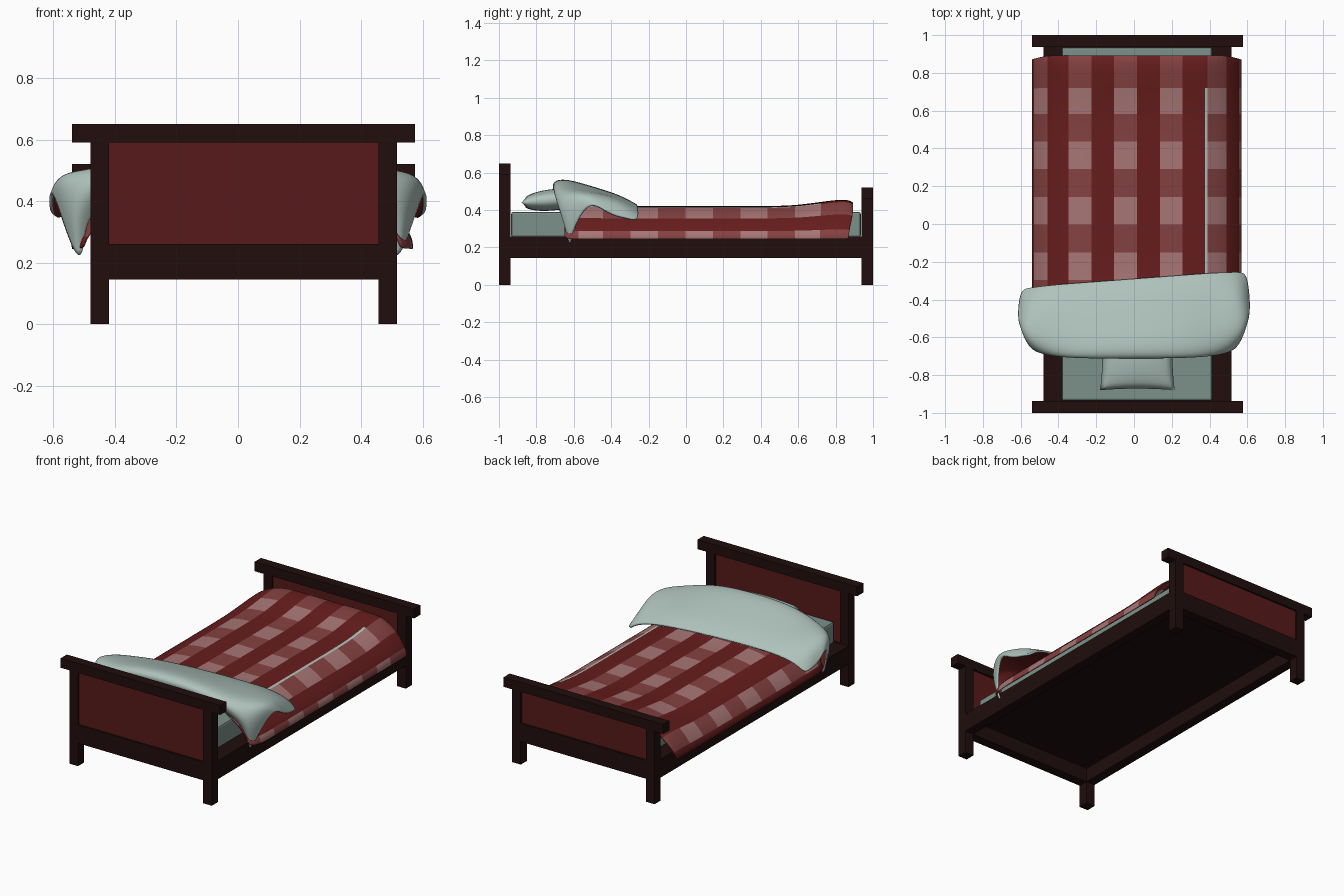
import bpy, bmesh, math

if "Cube" in bpy.data.objects:
    bpy.data.objects.remove(bpy.data.objects["Cube"])

def mat(name, r, g, b):
    m = bpy.data.materials.new(name)
    m.diffuse_color = (r, g, b, 1)
    m.use_nodes = True
    m.node_tree.nodes["Principled BSDF"].inputs["Base Color"].default_value = m.diffuse_color
    return m

WOOD = mat("dark_wood", .015, .004, .004)
PANEL = mat("red_wood", .095, .010, .010)
RED = mat("dark_red_cloth", .135, .012, .012)
MID = mat("mid_red_cloth", .235, .053, .053)
PINK = mat("pink_cloth", .39, .18, .18)
SHEET = mat("pale_cloth", .43, .54, .50)
BASE = mat("mattress_cloth", .20, .28, .25)
CX = 0.0185  # centre of the frame

def make(name, bm, mats, smooth=False):
    me = bpy.data.meshes.new(name)
    bm.to_mesh(me)
    bm.free()
    for m in mats:
        me.materials.append(m)
    if smooth:
        for p in me.polygons:
            p.use_smooth = True
    ob = bpy.data.objects.new(name, me)
    bpy.context.collection.objects.link(ob)
    return ob

def box(name, x0, x1, y0, y1, z0, z1, m, bevel=0):
    bm = bmesh.new()
    bmesh.ops.create_cube(bm, size=1)
    for v in bm.verts:
        v.co = ((x0 + x1) / 2 + v.co.x * (x1 - x0), (y0 + y1) / 2 + v.co.y * (y1 - y0),
                (z0 + z1) / 2 + v.co.z * (z1 - z0))
    ob = make(name, bm, [m])
    if bevel:
        b = ob.modifiers.new("bevel", 'BEVEL')
        b.width, b.segments = bevel, 2
    return ob

def cloth(name, rows, mats, cell=lambda i, j: 0, thick=.01, inner=0):
    """Smooth sheet from rows of points (rows run toward +y, points toward +x)."""
    bm = bmesh.new()
    vs = [[bm.verts.new(p) for p in r] for r in rows]
    for j in range(len(rows) - 1):
        for i in range(len(rows[0]) - 1):
            f = bm.faces.new((vs[j][i], vs[j][i + 1], vs[j + 1][i + 1], vs[j + 1][i]))
            f.material_index = cell(i, j)
    ob = make(name, bm, mats, True)
    sub = ob.modifiers.new("smooth", 'SUBSURF')
    sub.levels = sub.render_levels = 3
    sol = ob.modifiers.new("thickness", 'SOLIDIFY')
    sol.thickness, sol.offset, sol.material_offset = thick, -1, inner
    return ob

# Head and foot ends: posts, cap, lower rail, inset panel
for end, y0, y1, top in (("head", -1, -.938, .65), ("foot", .938, 1, .52)):
    for side, s in (("left", -1), ("right", 1)):
        a, b = sorted((CX + s * .4375, CX + s * .4985))
        box(f"{end}_{side}_post", a, b, y0, y1, 0, top - .06, WOOD)
    box(f"{end}_cap", -.54, .576, y0, y1, top - .06, top, WOOD)
    box(f"{end}_rail", -.42, .456, y0, y1, .145, .26, WOOD)
    box(f"{end}_panel", -.42, .456, y0 + .012, y1 - .012, .26, top - .06, PANEL)

# Side rails, base board, mattress
for side, s in (("left", -1), ("right", 1)):
    a, b = sorted((CX + s * .4375, CX + s * .4985))
    box(f"{side}_side_rail", a, b, -.938, .938, .145, .26, WOOD)
box("base_board", CX - .44, CX + .44, -.938, .938, .235, .258, WOOD)
box("mattress", -.382, .415, -.935, .935, .255, .39, BASE, .012)

# Pillow: two puffed grids welded along the seam
bm = bmesh.new()
for s in (1, -1):
    g = bmesh.ops.create_grid(bm, x_segments=20, y_segments=20, size=1)
    for v in g['verts']:
        u, w = v.co.x, v.co.y
        puff = (max(0, 1 - u ** 2) * max(0, 1 - w ** 2)) ** .4
        v.co = (.018 + .198 * u * (1 - .06 * (1 - w * w)), -.71 + .17 * w * (1 - .05 * (1 - u * u)),
                .455 + .015 * w + s * .057 * puff)
bmesh.ops.remove_doubles(bm, verts=bm.verts, dist=.0005)
bmesh.ops.recalc_face_normals(bm, faces=bm.faces)
make("pillow", bm, [SHEET], True)

# Checked blanket: cross-section points sit on the column boundaries
section = [(-.54, .245), (-.543, .275), (-.465, .362), (-.349, .41), (-.222, .422), (-.106, .42), (.016, .42),
           (.138, .42), (.26, .422), (.355, .417), (.377, .414), (.388, .412), (.408, .404),
           (.49, .362), (.570, .28), (.568, .245)]
columns = [0, 1, 0, 1, 0, 1, 0, 1, 0, 0, 2, 1, 1, 0, 1]
ys = [-.65] + [-.59 + .1467 * k for k in range(10)] + [.82, .875, .893]

def place(x, y, z):
    foot = .035 * math.exp(-((y - .83) / .16) ** 2) - (.012 if y > .88 else 0)
    head = .11 * math.exp(-(x / .25) ** 2) * min(1, max(0, (-.40 - y) / .15))
    z2 = z + (foot + head) * (z - .24) / .18
    if y > .8 and z < .3:
        y -= .022
    return (x * (.93 if y < -.6 else 1), y, z2)

def blanket_cell(i, j):
    if columns[i] == 2:
        return 3 if j < 10 else 0
    if not columns[i]:
        return 0
    return 1 if j >= 10 else (2 if j % 2 else 1)

rows = [[place(x, y, z) for x, z in section] for y in ys]
cloth("blanket", rows, [RED, MID, PINK, SHEET], blanket_cell, .008)

# Turned-back top of the blanket: half rows (x, y, z) mirrored across x = 0
fold = [
    [(0, -.67, .47), (.25, -.67, .46), (.43, -.66, .41), (.50, -.64, .33), (.50, -.62, .22)],
    [(0, -.73, .53), (.25, -.73, .525), (.43, -.72, .48), (.55, -.69, .39), (.535, -.635, .215)],
    [(0, -.68, .585), (.25, -.68, .57), (.43, -.67, .52), (.59, -.62, .51), (.612, -.54, .475)],
    [(0, -.50, .53), (.25, -.50, .52), (.43, -.49, .495), (.58, -.46, .49), (.615, -.43, .375)],
    [(0, -.36, .485), (.25, -.36, .48), (.43, -.36, .46), (.56, -.36, .44), (.605, -.35, .36)],
    [(0, -.29, .44), (.25, -.29, .437), (.43, -.29, .425), (.54, -.295, .39), (.59, -.30, .345)],
]
rows = []
for k, half in enumerate(fold):
    full = [(-x, y, z) for x, y, z in half[:0:-1]] + half
    rows.append([(x, y + .075 * x * max(0, k - 1) / 4, z) for x, y, z in full])
cloth("blanket_fold", rows, [SHEET, RED], thick=.012, inner=1)
